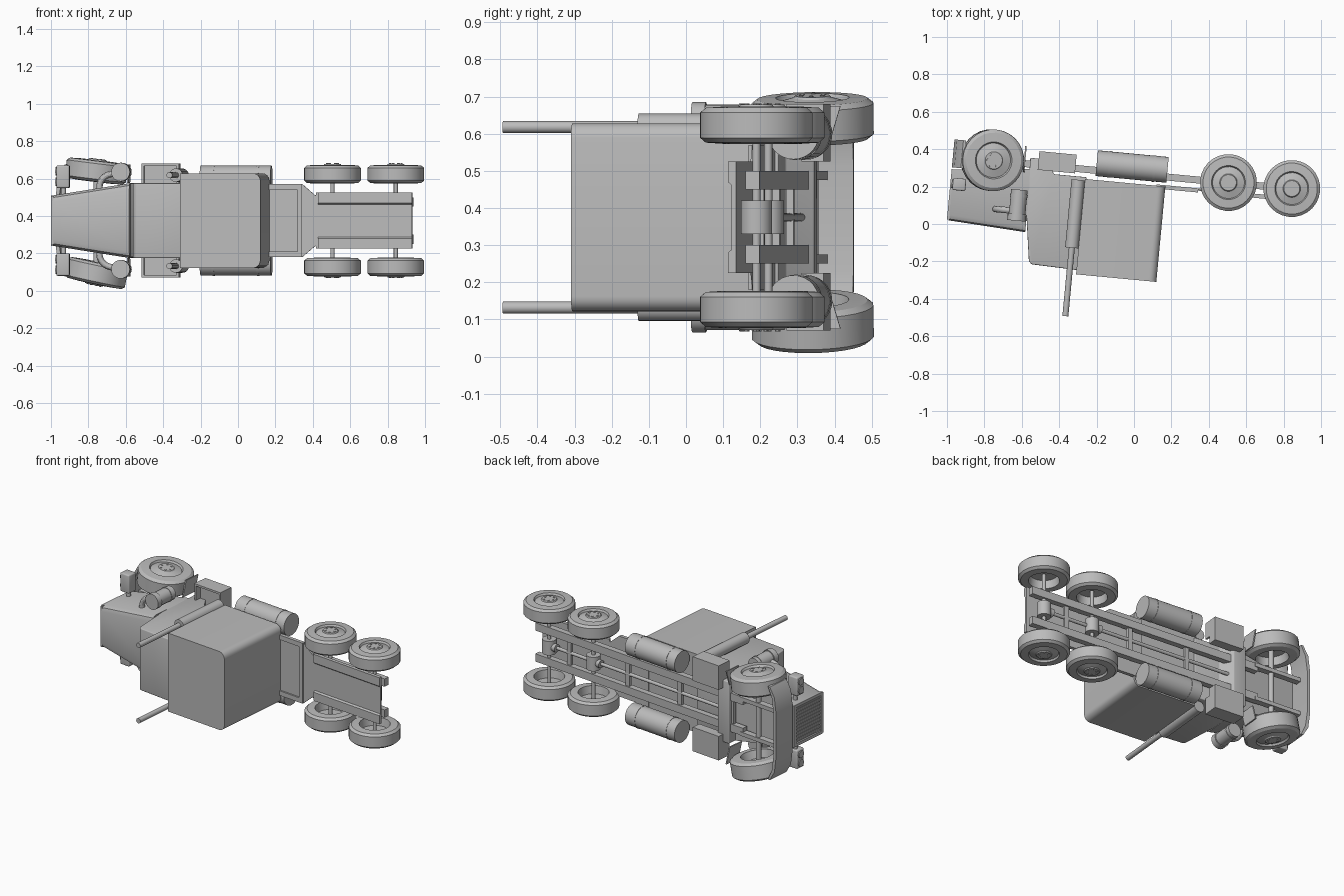
import bpy, bmesh, math
from mathutils import Matrix, Vector

cube = bpy.data.objects.get("Cube")
if cube:
    bpy.data.objects.remove(cube, do_unlink=True)

grey = bpy.data.materials.new("plain_grey")
grey.use_nodes = True
grey.diffuse_color = (0.5, 0.5, 0.5, 1)
grey.node_tree.nodes["Principled BSDF"].inputs["Base Color"].default_value = (0.5, 0.5, 0.5, 1)

# The truck is built upright (x to the rear, y sideways, z up), then laid on its side
TILT = math.radians(5.4)
c, s = math.cos(TILT), math.sin(TILT)
LAY = Matrix(((c, 0, -s, 0), (-s, 0, -c, 0), (0, 1, 0, 0.375), (0, 0, 0, 1)))
SIDES = (("left", -1), ("right", 1))


def finish(name, bm, bevel=0, smooth=True):
    bmesh.ops.recalc_face_normals(bm, faces=bm.faces)
    if bevel:
        bmesh.ops.bevel(bm, geom=bm.edges[:], offset=bevel, segments=3, affect='EDGES', profile=0.5)
    mesh = bpy.data.meshes.new(name)
    bm.to_mesh(mesh)
    bm.free()
    mesh.transform(LAY)
    mesh.materials.append(grey)
    obj = bpy.data.objects.new(name, mesh)
    bpy.context.collection.objects.link(obj)
    if smooth:
        bpy.ops.object.select_all(action='DESELECT')
        obj.select_set(True)
        bpy.context.view_layer.objects.active = obj
        bpy.ops.object.shade_smooth_by_angle(angle=math.radians(30))
    return obj


def loft(name, rings, bevel=0):
    bm = bmesh.new()
    loops = [[bm.verts.new(p) for p in ring] for ring in rings]
    n = len(loops[0])
    for a, b in zip(loops, loops[1:]):
        for i in range(n):
            bm.faces.new((a[i], a[(i + 1) % n], b[(i + 1) % n], b[i]))
    bm.faces.new(loops[0])
    bm.faces.new(loops[-1])
    return finish(name, bm, bevel)


def box(name, x, y, z, bevel=0):
    ring = lambda h: [(x[0], y[0], h), (x[1], y[0], h), (x[1], y[1], h), (x[0], y[1], h)]
    return loft(name, [ring(z[0]), ring(z[1])], bevel)


def side_box(name, x, y, z, bevel=0):
    for side, k in SIDES:
        box(f"{side}_{name}", x, (k * y[0], k * y[1]), z, bevel)


def rod(name, start, end, radius, sides=20):
    a, b = Vector(start), Vector(end)
    d = b - a
    bm = bmesh.new()
    bmesh.ops.create_cone(bm, cap_ends=True, segments=sides, radius1=radius, radius2=radius, depth=d.length,
                          matrix=Matrix.Translation((a + b) / 2) @ d.to_track_quat('Z', 'Y').to_matrix().to_4x4())
    return finish(name, bm)


def wheel(name, x, y, radius, width, side, steer=0):
    # Spun section from the raised hub, over the tread, to the hollow back
    h, r = width / 2, radius
    profile = [(0, h + .006), (.28 * r, h + .006), (.31 * r, h), (.56 * r, h - .012), (.6 * r, h),
               (.9 * r, h - .003), (r, h - .016), (r, -h + .016), (.9 * r, -h + .003),
               (.6 * r, -h), (.55 * r, -h + .05), (0, -h + .05)]
    bm = bmesh.new()
    verts = [bm.verts.new((p, d, 0)) for p, d in profile]
    edges = [bm.edges.new(pair) for pair in zip(verts, verts[1:])]
    bmesh.ops.spin(bm, geom=verts + edges, cent=(0, 0, 0), axis=(0, 1, 0), angle=2 * math.pi, steps=28)
    bmesh.ops.remove_doubles(bm, verts=bm.verts, dist=1e-4)
    # Wheel nuts
    for i in range(6):
        a = i * math.pi / 3
        spot = Matrix.Translation((.2 * r * math.cos(a), h + .006, .2 * r * math.sin(a)))
        bmesh.ops.create_cone(bm, cap_ends=True, segments=6, radius1=.006, radius2=.006, depth=.006,
                              matrix=spot @ Matrix.Rotation(math.pi / 2, 4, 'X'))
    place = Matrix.Translation((x, y, AXLE)) @ Matrix.Rotation(math.radians(steer), 4, 'Z')
    bm.transform(place @ Matrix.Diagonal((1, side, 1, 1)))
    finish(name, bm)


# Wheels, axles and differentials
AXLE = -0.268
FRONT = -0.786
wheel("left_front_wheel", FRONT, -0.28, 0.165, 0.118, -1, -12)
wheel("right_front_wheel", FRONT, 0.265, 0.165, 0.115, 1, -7)
rod("front_axle", (FRONT, -.25, AXLE), (FRONT, .25, AXLE), 0.016)
for label, x in (("middle", 0.482), ("rear", 0.822)):
    for side, k in SIDES:
        wheel(f"{side}_{label}_wheel", x, k * 0.248, 0.152, 0.1, k)
    rod(f"{label}_axle", (x, -.24, AXLE), (x, .24, AXLE), 0.011)
    rod(f"{label}_differential", (x, -.045, AXLE), (x, .045, AXLE), 0.042)
    rod(f"{label}_differential_nose", (x - .06, 0, AXLE), (x, 0, AXLE), 0.025)
rod("drive_shaft", (-.55, 0, -.265), (.8, 0, -.265), 0.011)

# Chassis rails and cross members
side_box("chassis_rail", (-.68, .915), (.075, .125), (-.285, -.248))
for i, x in enumerate((-.6, -.2, .2, .65)):
    box(f"cross_member_{i + 1}", (x, x + .03), (-.08, .08), (-.275, -.255))

# Rear deck: wide tray, tapered neck, and long bed with raised strips
def plate(name, stations, z):
    outline = [(x, y) for x, y in stations] + [(x, -y) for x, y in reversed(stations)]
    loft(name, [[(x, y, h) for x, y in outline] for h in z])

plate("deck_neck", [(.1, .195), (.325, .195), (.395, .135), (.41, .15), (.42, .15)], (-.222, -.21))
side_box("deck_neck_lip", (.1, .325), (.165, .195), (-.212, -.2))
box("deck_neck_rear_lip", (.3, .325), (-.17, .17), (-.212, -.2))
box("deck_bed", (.4, .915), (-.15, .15), (-.222, -.21))
for side, k in SIDES:
    loft(f"{side}_deck_strip", [[(x, k * .085, -.212), (x, k * .095, -.2), (x, k * .15, -.2),
                                 (x, k * .15, -.212)] for x in (.41, .915)])

# Sleeper with rounded rear corners
corner = []
for i in range(7):
    a = math.pi / 2 * i / 6
    corner.append((.108 + .04 * math.sin(a), .213 + .04 * math.cos(a)))
plate("sleeper_box", [(-.283, .253)] + corner, (-.215, .297))

# Cab with sloped windscreen
cab = [(-.585, -.3), (-.578, 0), (-.541, .25), (-.525, .266), (-.275, .274), (-.275, -.225),
       (-.45, -.225), (-.5, -.3)]
loft("cab", [[(x, y, z) for x, z in cab] for y in (-.2, .2)], 0.006)

# Tapered hood and grille with upright slats
def section(x, half, low, high):
    return [(x, -half, low), (x, half, low), (x, half, high - .03), (x, half - .012, high - .008),
            (x, half - .035, high), (x, .035 - half, high), (x, .012 - half, high - .008), (x, -half, high - .03)]

loft("hood", [section(-.988, .135, -.2, .074), section(-.575, .2, -.24, .098)])
side_box("grille_post", (-.998, -.985), (.115, .135), (-.2, .06))
for label, z in (("top", .045), ("bottom", -.2)):
    box(f"grille_{label}_bar", (-.998, -.985), (-.13, .13), (z, z + .025))
for i in range(11):
    y = (i - 5) * .021
    box(f"grille_slat_{i + 1}", (-.995, -.985), (y - .005, y + .005), (-.18, .05))

# Bumper with swept ends
bumper = [(-.95, -.3), (-.985, -.24), (-.998, -.14), (-.998, .14), (-.985, .24), (-.95, .3),
          (-.935, .3), (-.965, .235), (-.978, .14), (-.978, -.14), (-.965, -.235), (-.935, -.3)]
loft("front_bumper", [[(x, y, z) for x, y in bumper] for z in (-.36, -.21)])
side_box("bumper_bracket", (-.98, -.66), (.1, .125), (-.29, -.25))

for side, k in SIDES:
    # Paired headlights on a bracket
    box(f"{side}_headlight_housing", (-.985, -.915), (k * .175, k * .295), (-.155, -.09), 0.008)
    rod(f"{side}_headlight_bracket", (-.95, k * .12, -.13), (-.95, k * .19, -.13), 0.014)
    for i, y in enumerate((.207, .263)):
        rod(f"{side}_headlight_{i + 1}", (-.991, k * y, -.122), (-.98, k * y, -.122), 0.023)

    # Air cleaner with end caps and curved intake pipe
    rod(f"{side}_air_cleaner", (-.627, k * .26, -.125), (-.627, k * .26, .03), 0.044)
    rod(f"{side}_air_cleaner_cap", (-.627, k * .26, .005), (-.627, k * .26, .042), 0.05)
    rod(f"{side}_air_cleaner_band", (-.627, k * .26, -.1), (-.627, k * .26, -.085), 0.047)
    rings = []
    for i in range(8):
        a = math.pi / 2 * i / 7
        centre = Vector((-.67 - .075 * math.sin(a), k * (.18 + .07 * math.cos(a)), -.01))
        out = Vector((math.sin(a), -k * math.cos(a), 0))
        rings.append([centre + .017 * (out * math.cos(t * math.pi / 6) + Vector((0, 0, math.sin(t * math.pi / 6))))
                      for t in range(12)])
    loft(f"{side}_intake_bend", rings)
    rod(f"{side}_intake_inner", (-.745, k * .14, -.01), (-.745, k * .185, -.01), 0.017)
    rod(f"{side}_intake_outer", (-.675, k * .25, -.01), (-.62, k * .25, -.01), 0.017)

    # Exhaust muffler and stack
    rod(f"{side}_exhaust_muffler", (-.319, k * .243, -.207), (-.319, k * .243, .158), 0.036)
    rod(f"{side}_exhaust_stack", (-.319, k * .243, .15), (-.319, k * .243, .525), 0.016)

    # Fuel tank with straps
    rod(f"{side}_fuel_tank", (-.229, k * .225, -.305), (.151, k * .225, -.305), 0.069, 28)
    for i, x in enumerate((-.16, .08)):
        rod(f"{side}_tank_strap_{i + 1}", (x - .006, k * .225, -.305), (x + .006, k * .225, -.305), 0.071, 28)

    # Step box with open tray top
    box(f"{side}_step_box", (-.54, -.34), (k * .15, k * .305), (-.34, -.28))
    box(f"{side}_step_outer_wall", (-.54, -.34), (k * .292, k * .305), (-.28, -.24))
    for i, x in enumerate((-.54, -.352)):
        box(f"{side}_step_end_{i + 1}", (x, x + .012), (k * .2, k * .3), (-.28, -.24))

    # Mud flap
    loft(f"{side}_mud_flap", [[(x, k * .2, -.22), (x, k * .3, -.25), (x, k * .3, -.36), (x, k * .2, -.33)]
                              for x in (-.618, -.61)])
